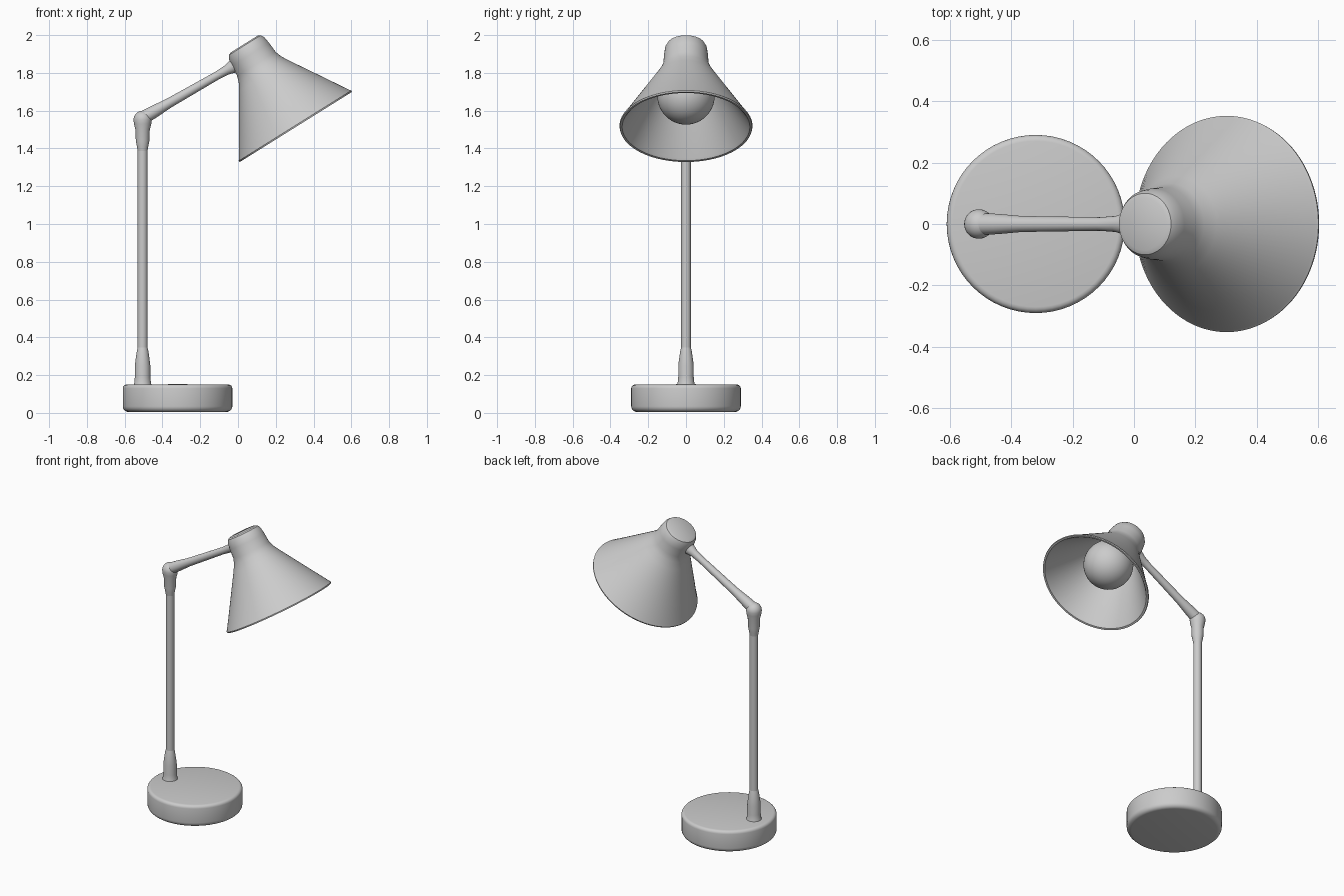
import bpy, bmesh, math
from mathutils import Vector, Matrix

if "Cube" in bpy.data.objects:
    bpy.data.objects.remove(bpy.data.objects["Cube"])


def lathe(name, profile, origin=(0, 0, 0), axis=(0, 0, 1), sides=64):
    """Revolve (radius, height) points around an axis through origin."""
    bm = bmesh.new()
    rings = []
    for r, h in profile:
        rings.append([bm.verts.new((r * math.cos(a), r * math.sin(a), h))
                      for a in (2 * math.pi * i / sides for i in range(sides))])
    for low, high in zip(rings, rings[1:]):
        for i in range(sides):
            j = (i + 1) % sides
            bm.faces.new((low[i], low[j], high[j], high[i]))
    bmesh.ops.remove_doubles(bm, verts=bm.verts, dist=1e-5)
    bmesh.ops.recalc_face_normals(bm, faces=bm.faces)
    turn = Vector((0, 0, 1)).rotation_difference(Vector(axis)).to_matrix().to_4x4()
    bm.transform(Matrix.Translation(origin) @ turn)
    mesh = bpy.data.meshes.new(name)
    bm.to_mesh(mesh)
    bm.free()
    obj = bpy.data.objects.new(name, mesh)
    bpy.context.collection.objects.link(obj)
    bpy.context.view_layer.objects.active = obj
    bpy.ops.object.select_all(action='DESELECT')
    obj.select_set(True)
    bpy.ops.object.shade_smooth_by_angle(angle=math.radians(35))
    return obj


def arc(cr, ch, radius, start, end, steps):
    """Arc of profile points around (cr, ch), angles in degrees."""
    angles = [math.radians(start + (end - start) * i / steps) for i in range(steps + 1)]
    return [(max(0, cr + radius * math.cos(a)), ch + radius * math.sin(a)) for a in angles]


# Round weighted base with softened edges
lathe("base", [(0, 0.005)] + arc(0.26, 0.035, 0.03, -90, 0, 5)
      + arc(0.27, 0.13, 0.02, 0, 90, 4) + [(0, 0.152)], (-0.32, 0, 0))

# Upright pole with its lower socket and upper collar
POLE_X = -0.505
lathe("pole", [(0, 0.14), (0.026, 0.14), (0.026, 1.56), (0, 1.56)], (POLE_X, 0, 0), sides=32)
lathe("pole_socket", [(0, 0.14), (0.05, 0.14), (0.044, 0.16), (0.041, 0.19), (0.041, 0.25),
                      (0.036, 0.29), (0.03, 0.33), (0.025, 0.35)], (POLE_X, 0, 0), sides=32)
lathe("elbow_joint", [(0.025, 1.38), (0.03, 1.41), (0.036, 1.44), (0.038, 1.5), (0.046, 1.53)]
      + arc(0, 1.552, 0.048, 0, 90, 8), (POLE_X, 0, 0), sides=32)

# Slanted arm, slightly flared where it meets the lamp head
start, end = Vector((POLE_X, 0, 1.56)), Vector((0.01, 0, 1.855))
length = (end - start).length
lathe("arm", [(0, 0), (0.036, 0), (0.033, 0.07), (0.026, 0.16), (0.022, length - 0.14),
              (0.026, length - 0.08), (0.042, length - 0.02), (0, length)],
      start, end - start, 32)

# Tilted lamp head: hollow conical shade with a closed neck
RIM, AXIS = (0.304, 0, 1.517), (-0.53, 0, 0.848)
lathe("shade", [(0, 0.513), (0.085, 0.513), (0.1, 0.506), (0.11, 0.488), (0.116, 0.45),
                (0.12, 0.39), (0.132, 0.355), (0.155, 0.315), (0.345, 0.012), (0.352, 0.004),
                (0.35, -0.004), (0.338, -0.003), (0.328, 0.008), (0.138, 0.305),
                (0.112, 0.345), (0.1, 0.39), (0.095, 0.47), (0, 0.475)], RIM, AXIS, 96)

# Bulb: round globe with a neck running up into the head
lathe("bulb", arc(0, 0.19, 0.152, -90, 60, 24) + [(0.06, 0.36), (0.06, 0.475), (0, 0.475)],
      RIM, AXIS, 48)
